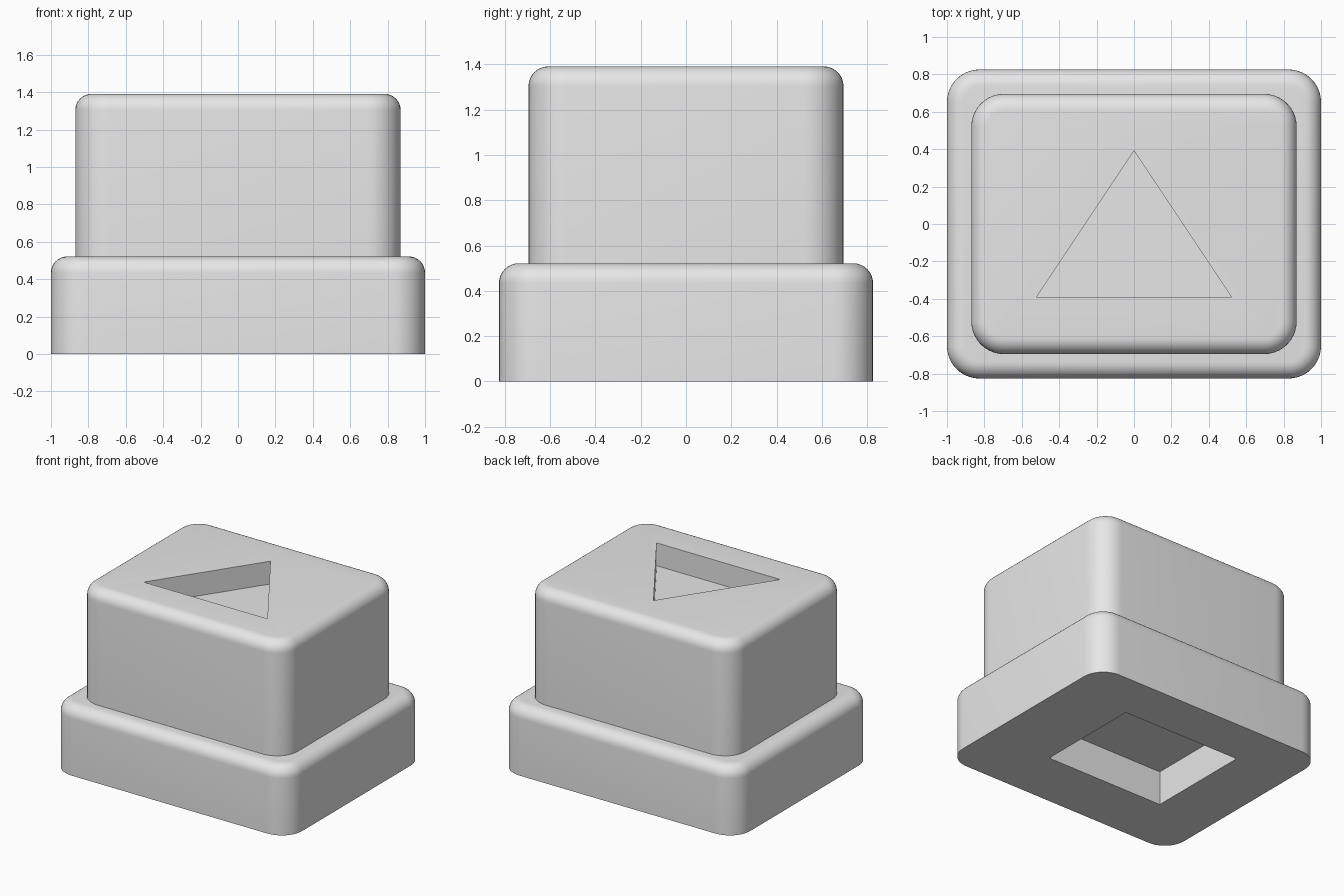
import bpy
import bmesh
from math import radians
from mathutils import Vector

if "Cube" in bpy.data.objects:
    bpy.data.objects.remove(bpy.data.objects["Cube"], do_unlink=True)

U = 2 / 23  # design unit: the base is 23 units wide

grey = bpy.data.materials.new("plain_grey")
grey.use_nodes = True
grey.diffuse_color = (0.8, 0.8, 0.8, 1)
grey.node_tree.nodes["Principled BSDF"].inputs["Base Color"].default_value = (0.8, 0.8, 0.8, 1)


def finish(bm, name):
    bmesh.ops.recalc_face_normals(bm, faces=bm.faces)
    mesh = bpy.data.meshes.new(name)
    bm.to_mesh(mesh)
    bm.free()
    mesh.materials.append(grey)
    obj = bpy.data.objects.new(name, mesh)
    bpy.context.collection.objects.link(obj)
    return obj


def prism(outline, z0, z1):
    """Extrude an outline between two heights, all in design units."""
    bm = bmesh.new()
    face = bm.faces.new([bm.verts.new((x * U, y * U, z0 * U)) for x, y in outline])
    extruded = bmesh.ops.extrude_face_region(bm, geom=[face])["geom"]
    top = [v for v in extruded if isinstance(v, bmesh.types.BMVert)]
    bmesh.ops.translate(bm, verts=top, vec=Vector((0, 0, (z1 - z0) * U)))
    return bm


def rectangle(w, d, cx=0, cy=0):
    return [(cx + sx * w / 2, cy + sy * d / 2)
            for sx, sy in ((-1, -1), (1, -1), (1, 1), (-1, 1))]


def rounded_block(name, w, d, z0, z1):
    """Block with rounded upright corners and a softened top rim."""
    bm = prism(rectangle(w, d), z0, z1)
    upright = [e for e in bm.edges if abs(e.verts[0].co.z - e.verts[1].co.z) > U / 2]
    bmesh.ops.bevel(bm, geom=upright, offset=2 * U, segments=10, profile=0.5, affect='EDGES')
    rim = [e for e in bm.edges if all(v.co.z > z1 * U - 1e-4 for v in e.verts)]
    bmesh.ops.bevel(bm, geom=rim, offset=U, segments=8, profile=0.5, affect='EDGES')
    return finish(bm, name)


def carve(obj, outline, z0, z1):
    """Cut a sharp-edged pocket, then smooth the rounded edges."""
    cutter = finish(prism(outline, z0, z1), obj.name + "_cutter")
    cutter.hide_render = True
    mod = obj.modifiers.new("pocket", 'BOOLEAN')
    mod.operation = 'DIFFERENCE'
    mod.solver = 'EXACT'
    mod.object = cutter
    bpy.ops.object.select_all(action='DESELECT')
    obj.select_set(True)
    bpy.context.view_layer.objects.active = obj
    bpy.ops.object.modifier_apply(modifier=mod.name)
    bpy.data.objects.remove(cutter, do_unlink=True)
    bpy.ops.object.shade_smooth_by_angle(angle=radians(30))


# Wide base with a rectangular pocket underneath
base = rounded_block("base", 23, 19, 0, 6)
carve(base, rectangle(11.5, 9.5, -0.5, 0.5), -1, 3)

# Upper block, seated slightly into the base, with a triangular pocket on top
upper_block = rounded_block("upper_block", 20, 16, 5.8, 16)
carve(upper_block, [(-6, -4.5), (6, -4.5), (0, 4.5)], 14, 17)
